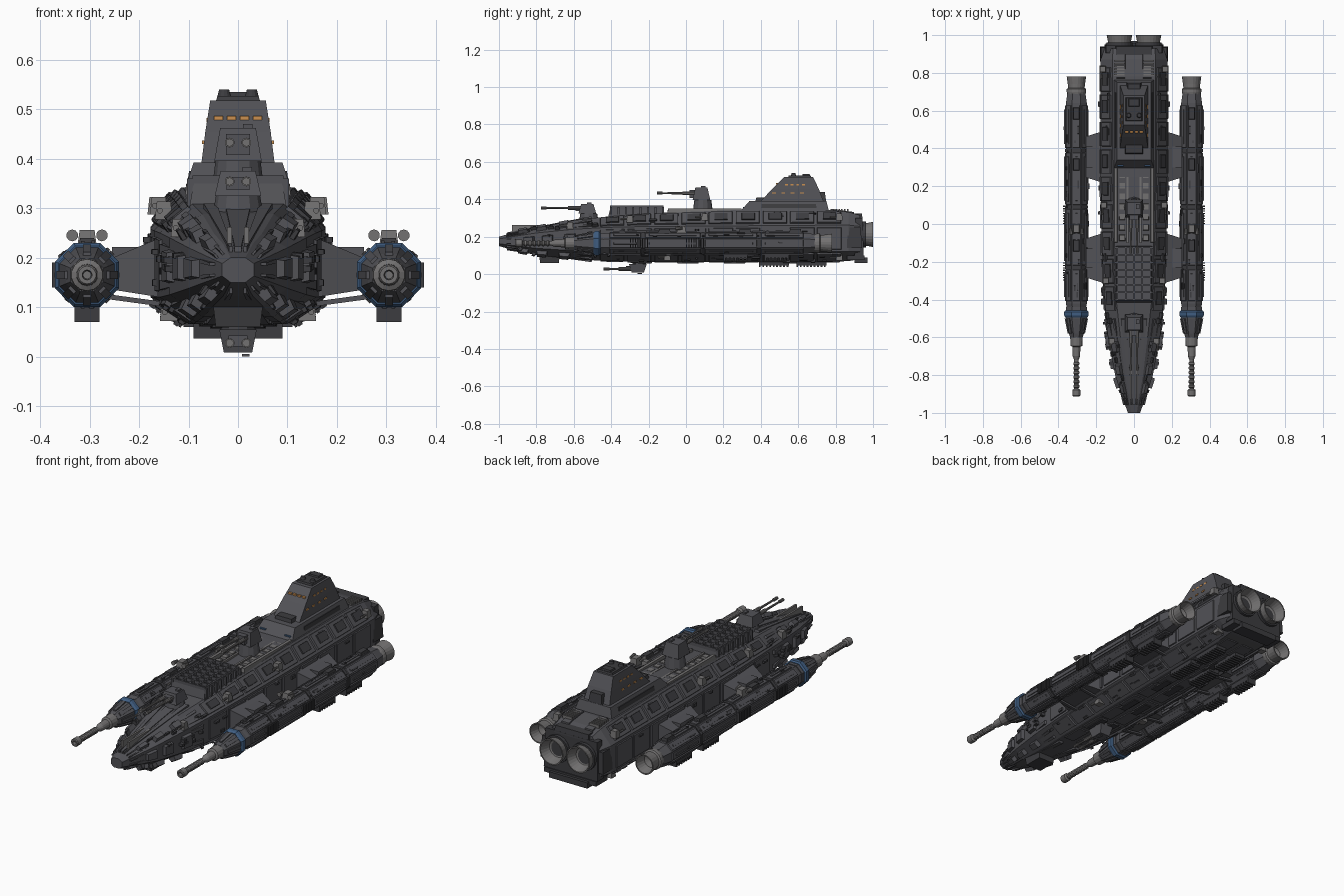
import bpy, bmesh, math, random
from mathutils import Vector as V

if "Cube" in bpy.data.objects:
    bpy.data.objects.remove(bpy.data.objects["Cube"])
random.seed(4)

def material(name, c):
    m = bpy.data.materials.new(name)
    m.diffuse_color = (*c, 1)
    m.use_nodes = True
    m.node_tree.nodes["Principled BSDF"].inputs["Base Color"].default_value = m.diffuse_color
    return m
HULL = material("hull_grey", (.085, .085, .095))
DARK = material("dark_grey", (.045, .045, .05))
STEEL = material("steel", (.17, .165, .165))
BLUE = material("blue_trim", (.05, .11, .22))
AMBER = material("amber_window", (.6, .28, .08))

def part(name, build, mat=HULL, mirror=False):
    bm = bmesh.new()
    build(bm)
    bmesh.ops.recalc_face_normals(bm, faces=bm.faces)
    me = bpy.data.meshes.new(name)
    bm.to_mesh(me)
    bm.free()
    me.materials.append(mat)
    ob = bpy.data.objects.new(name, me)
    bpy.context.collection.objects.link(ob)
    if mirror:
        ob.modifiers.new("mirror", 'MIRROR')
    return ob

def loft(bm, rings, cap=True):
    vs = [[bm.verts.new(p) for p in r] for r in rings]
    n = len(vs[0])
    for a, b in zip(vs, vs[1:]):
        for i in range(n):
            bm.faces.new((a[i], a[(i+1) % n], b[(i+1) % n], b[i]))
    if cap:
        bm.faces.new(vs[0]); bm.faces.new(vs[-1])

def frus(bm, b, t):  # each is x0, x1, y0, y1, z
    loft(bm, [[V((q[0], q[2], q[4])), V((q[1], q[2], q[4])), V((q[1], q[3], q[4])), V((q[0], q[3], q[4]))] for q in (b, t)])

def box(bm, x0, x1, y0, y1, z0, z1, s=0):
    frus(bm, (x0, x1, y0, y1, z0), (x0+s, x1-s, y0+s, y1-s, z1))

def ring(y, r, x=0, z=0, n=8):
    return [V((x + r*math.cos(2*math.pi*(k+.5)/n), y, z + r*math.sin(2*math.pi*(k+.5)/n))) for k in range(n)]

def lathe(bm, prof, x, z, n=16, cap=True):  # profile of (y, radius)
    loft(bm, [ring(y, r, x, z, n) for y, r in prof], cap)

def drum(bm, x, y, z0, z1, r0, r1, n=12):
    loft(bm, [[V((x+r*math.cos(2*math.pi*k/n), y+r*math.sin(2*math.pi*k/n), z)) for k in range(n)] for z, r in ((z0, r0), (z1, r1))])

def patch(bm, rings, i, t0, t1, y0, y1, h, s=.004):  # raised plate on facet i of a loft
    def at(y, t):
        for a, b in zip(rings, rings[1:]):
            if y <= b[0].y: break
        f = (y-a[0].y)/(b[0].y-a[0].y)
        j = (i+1) % len(a)
        return a[i].lerp(b[i], f).lerp(a[j].lerp(b[j], f), t)
    q = [at(y0, t0), at(y0, t1), at(y1, t1), at(y1, t0)]
    c = sum(q, V())/4
    nrm = (q[2]-q[0]).cross(q[3]-q[1]).normalized()
    mid = sum(rings[len(rings)//2], V())/len(rings[0])
    if nrm.dot(V((c.x-mid.x, 0, c.z-mid.z))) < 0: nrm = -nrm
    loft(bm, [[p-nrm*.004 for p in q], [p+nrm*h+(c-p).normalized()*s for p in q]])

# main hull: y, bottom z, bottom half, low z, side half, high z, top half, top z
stations = [(-1, .15, .015, .163, .032, .188, .015, .2), (-.9, .122, .03, .15, .068, .205, .03, .228),
            (-.8, .102, .05, .138, .1, .22, .048, .248), (-.6, .08, .07, .125, .138, .24, .072, .288),
            (-.42, .07, .085, .12, .158, .25, .092, .308), (-.2, .066, .09, .12, .17, .255, .1, .325),
            (.25, .066, .095, .12, .177, .258, .112, .342), (.78, .066, .1, .12, .177, .262, .115, .342),
            (.87, .07, .105, .12, .177, .262, .115, .332), (.93, .08, .105, .12, .155, .255, .11, .315)]
H = [[V((x, y, z)) for x, z in ((a, zb), (w, zl), (w, zh), (t, zt), (-t, zt), (-w, zh), (-w, zl), (-a, zb))]
     for y, zb, a, zl, w, zh, t, zt in stations]
part("main_hull", lambda bm: loft(bm, H))

def hull_plates(bm):
    for k in range(9):                      # armour bands
        y = -.46 + k*.145
        patch(bm, H, 2, .12, .9, y, y+.13, .009)
        patch(bm, H, 1, .08, .92, y, y+.132, .006)
        patch(bm, H, 0, .12, .88, y, y+.13, .009)
        patch(bm, H, 7, .56, .92, y, y+.125, .005)
    for f, t in ((0, .15), (0, .6), (2, .15), (2, .6), (3, .08), (3, .34), (1, .1), (1, .7), (7, .75)):
        patch(bm, H, f, t, t+.16, -.96, -.5, .011)   # long nose ribs
    for y in (-.9, -.8, -.68):              # nose armour blocks
        patch(bm, H, 2, .3, .8, y, y+.06, .022, .008)
        patch(bm, H, 0, .2, .7, y, y+.06, .022, .008)
        patch(bm, H, 1, .2, .8, y+.03, y+.09, .016, .006)
    patch(bm, H, 3, .1, .3, .77, .9, .008)
part("hull_plates", hull_plates, HULL, True)

def hull_details(bm):
    for k in range(9):                      # framed hatches and small fittings
        y = -.43 + k*.145
        patch(bm, H, 2, .3, .75, y, y+.075, .015)
        for j in range(5):
            f, t, yy = random.choice((0, 0, 1, 2)), random.uniform(.1, .8), y+random.uniform(-.02, .09)
            patch(bm, H, f, t, t+random.uniform(.06, .16), yy, yy+random.uniform(.015, .05), random.uniform(.011, .018))
    for j in range(24):
        f, t, yy = random.choice((0, 1, 2)), random.uniform(.1, .75), random.uniform(-.93, -.48)
        patch(bm, H, f, t, t+.15, yy, yy+random.uniform(.015, .04), random.uniform(.012, .022))
    for y in (-.3, -.05, .2, .5):
        patch(bm, H, 7, .6, .8, y, y+.12, .009)
part("hull_fittings", hull_details, DARK, True)

def deck_rails(bm):
    box(bm, .085, .108, -.1, .3, .315, .35, .004)
    box(bm, .03, .04, -.1, .3, .32, .342)
    for k in range(7):
        box(bm, .045, .08, -.09+k*.055, -.055+k*.055, .32, .342, .003)
    box(bm, .012, .022, -.93, -.6, .21, .262)
    for k in range(6):                      # aft vents
        box(bm, .05, .105, .785+k*.015, .793+k*.015, .33, .349)
part("deck_rails", deck_rails, STEEL, True)

# missile cell block
def cells(bm):
    frus(bm, (-.1, .1, -.42, -.11, .29), (-.09, .09, -.405, -.12, .35))
    for k in range(5):
        x = -.088 + k*.044
        box(bm, x-.004, x+.004, -.405, -.12, .345, .366)
    for k in range(8):
        y = -.401 + k*.0396
        box(bm, -.092, .092, y-.004, y+.004, .345, .366)
        for s in (-1, 1):
            box(bm, s*.096-.007, s*.096+.007, y-.005, y+.005, .3, .36)
part("missile_cells", cells, HULL)

# superstructure and bridge tower
D = [[V((x, y, z)) for x, y in q] for z, q in (
    (.335, ((-.108, .29), (.108, .29), (.108, .765), (-.108, .765))), (.392, ((-.09, .34), (.09, .34), (.09, .75), (-.09, .75))))]
T = [[V((x, y, z)) for x, y in q] for z, q in (
    (.39, ((-.074, .40), (.074, .40), (.074, .735), (-.074, .735))), (.455, ((-.066, .46), (.066, .46), (.066, .71), (-.066, .71))),
    (.518, ((-.056, .525), (.056, .525), (.056, .68), (-.056, .68))))]
part("superstructure", lambda bm: loft(bm, D))
part("bridge_tower", lambda bm: loft(bm, T))
def tower_parts(bm):
    box(bm, -.045, .045, .545, .67, .515, .527, .004)
    for s in (-1, 1):
        drum(bm, s*.028, .575, .525, .54, .014, .01)
        box(bm, s*.06-.012, s*.06+.012, .5, .7, .39, .45, .006)
        box(bm, s*.092-.012, s*.092+.012, .4, .7, .34, .375, .005)
    box(bm, -.03, .03, .62, .665, .52, .535, .004)
    box(bm, -.05, .05, .37, .43, .385, .41, .006)
    box(bm, -.04, .04, .7, .75, .385, .44, .008)
part("tower_fittings", tower_parts, DARK)
def windows(bm):
    for x in (-.039, -.013, .013, .039):
        box(bm, x-.009, x+.009, .482, .5, .478, .486)
    for k in range(4):
        for s in (-1, 1):
            box(bm, s*.061-.003, s*.061+.003, .53+k*.03, .545+k*.03, .474, .482)
            box(bm, s*.07-.003, s*.07+.003, .46+k*.05, .48+k*.05, .43, .437)
part("bridge_windows", windows, AMBER)
part("superstructure_stripes", lambda bm: box(bm, .055, .088, .305, .33, .354, .36), BLUE, True)

# gun turrets
def turret(name, y, zb, z0, z1, w, length, up=1):
    def house(bm):
        drum(bm, 0, y+.02, zb, z0, w*1.12, w*.95)
        frus(bm, (-w, w, y-.035, y+.06, z0), (-w*.75, w*.75, y-.02, y+.045, z1))
        box(bm, -w*.5, w*.5, y-.05, y, min(z0, z1)+.012, max(z0, z1)-.012)
        box(bm, .2*w, .6*w, y+.01, y+.035, z1-.003, z1+.008*up)
    part(name, house)
    def guns(bm):
        for s in (-1, 1):
            e = y-length
            lathe(bm, [(y, .010), (y-.09, .010), (y-.09, .006), (e+.03, .005), (e+.03, .008), (e, .008)], s*.017, (z0+z1)/2+.004*up, 10)
    part(name+"_barrels", guns, STEEL)
turret("mid_turret", .07, .33, .395, .462, .048, .225)
turret("front_turret", -.54, .28, .325, .375, .047, .235)
turret("belly_turret", -.27, .075, .055, .008, .038, .17, -1)

# stern block and main engines
def stern(bm):
    frus(bm, (-.15, .15, .86, .955, .075), (-.15, .15, .86, .955, .1))
    box(bm, -.155, .155, .9, .95, .1, .3, .006)
    box(bm, -.11, .11, .9, .97, .06, .09)
    box(bm, -.1, .1, .88, .945, .29, .325, .005)
    for s in (-1, 1):
        box(bm, s*.16-.02, s*.16+.02, .86, .94, .14, .25, .005)
part("stern_block", stern, DARK)
part("main_engines", lambda bm: lathe(bm, [(.92, .05), (.93, .066), (.95, .066), (.955, .06), (.975, .063), (1, .068), (1, .062), (.95, .045), (.94, .02)], .077, .212, 24), STEEL, True)
part("engine_bands", lambda bm: lathe(bm, [(.945, .06), (.945, .07), (.962, .07), (.962, .06)], .077, .212, 24, False), DARK, True)

# small point-defence guns and belly radiators
def defence(bm):
    for y, x, z in ((.82, .165, .305), (.1, .16, .305), (-.3, .15, .295), (.82, .14, .092), (-.1, .14, .09), (-.62, .118, .26)):
        box(bm, x-.018, x+.018, y-.018, y+.018, z-.018, z+.018, .004)
        lathe(bm, [(y-.05, .006), (y, .004)], x+.008, z, 8)
part("point_defence", defence, STEEL, True)
def radiators(bm):
    for y in (.39, .59):
        box(bm, .03, .09, y, y+.16, .046, .07)
        for k in range(9):
            box(bm, .03, .09, y+k*.0185, y+.009+k*.0185, .037, .05)
    box(bm, .0, .045, -.78, -.68, .06, .11, -.006)
part("belly_radiators", radiators, DARK, True)

# wing struts
def struts(bm):
    for y0, y1, k in ((.22, .49, .03), (-.31, -.05, .03)):
        loft(bm, [[V((x, a, zl)), V((x, b, zl)), V((x, b, zh)), V((x, a, zh))] for x, a, b, zl, zh in (
            (.13, y0, y1, .115, .245), (.17, y0, y1, .122, .235), (.265, y0+k, y1-k, .137, .195))])
        box(bm, .17, .255, y0+.08, y1-.08, .15, .222)
        for y in (y0+.05, y1-.05):
            loft(bm, [[p for p in ((x, y-.008, z-.005), (x, y+.008, z-.005), (x, y+.008, z+.005), (x, y-.008, z+.005))]
                      for x, z in ((.13, .103), (.27, .122))])
part("wing_struts", struts, HULL, True)

# side pods
PX, PZ = .305, .165
P = [ring(y, r, PX, PZ) for y, r in ((-.46, .052), (-.42, .06), (.64, .06), (.69, .052))]
part("side_pods", lambda bm: loft(bm, P), HULL, True)
def pod_plates(bm):
    for f in range(8):
        for y0, y1 in ((-.41, -.24), (-.22, .08), (.1, .38), (.4, .63)):
            patch(bm, P, f, .1, .9, y0, y1, .006)
            patch(bm, P, f, .38, .62, y0+.02, y1-.02, .01)
part("pod_plates", pod_plates, HULL, True)
def pod_details(bm):
    for j in range(60):
        f, t, y = random.randrange(8), random.uniform(.1, .7), random.uniform(-.4, .58)
        patch(bm, P, f, t, t+.2, y, y+random.uniform(.015, .05), random.uniform(.009, .014))
    for y in (-.23, .09, .39):              # joint rings
        loft(bm, [ring(y-.008, .066, PX, PZ), ring(y+.008, .066, PX, PZ)])
    for k in range(8):                      # outboard teeth
        for y in (0, -.3):
            box(bm, .36, .376, y+k*.013, y+k*.013+.006, .14, .19)
    for y in (.2, .42):                     # underside radiators
        box(bm, .28, .33, y, y+.13, .085, .11)
        for k in range(7):
            box(bm, .28, .33, y+k*.02, y+k*.02+.01, .07, .09)
    for y in (-.15, .28, .55):
        box(bm, .285, .325, y, y+.07, .21, .24, .006)
part("pod_fittings", pod_details, DARK, True)
def pod_sensors(bm):
    box(bm, .285, .325, -.05, 0, .22, .256, .005)
    for x in (.275, .335):
        lathe(bm, [(-.055, .012), (-.02, .006)], x, .245, 10)
part("pod_sensors", pod_sensors, STEEL, True)
part("pod_blue_collars", lambda bm: loft(bm, [ring(y, r, PX, PZ) for y, r in ((-.495, .063), (-.485, .07), (-.465, .07), (-.458, .063))]), BLUE, True)
def pod_nose(bm):
    loft(bm, [ring(y, r, PX, PZ) for y, r in ((-.6, .036), (-.57, .046), (-.5, .06), (-.44, .06))])
    for k in range(8):                      # ribs round the cone
        a = math.pi*k/4
        c, s = math.cos(a), math.sin(a)
        loft(bm, [[V((PX+c*r-s*w, y, PZ+s*r+c*w)) for r, w in ((r0-.02, -.008), (r0, -.008), (r0, .008), (r0-.02, .008))] for y, r0 in ((-.58, .046), (-.5, .062))])
part("pod_nose_cones", pod_nose, HULL, True)
def cannon(bm):
    prof = [(-.59, .034), (-.645, .032), (-.65, .022), (-.7, .02), (-.72, .012)]
    for k in range(6):
        y = -.73-k*.024
        prof += [(y, .012), (y-.004, .016), (y-.014, .016), (y-.018, .012)]
    prof += [(-.872, .012), (-.878, .021), (-.908, .021), (-.912, .018), (-.912, .01), (-.89, .008)]
    lathe(bm, prof, PX, PZ, 14)
part("pod_cannons", cannon, STEEL, True)
part("pod_engines", lambda bm: lathe(bm, [(.67, .045), (.7, .052), (.715, .052), (.72, .044), (.74, .046), (.78, .052), (.78, .046), (.73, .034), (.72, .01)], PX, PZ, 20), STEEL, True)
